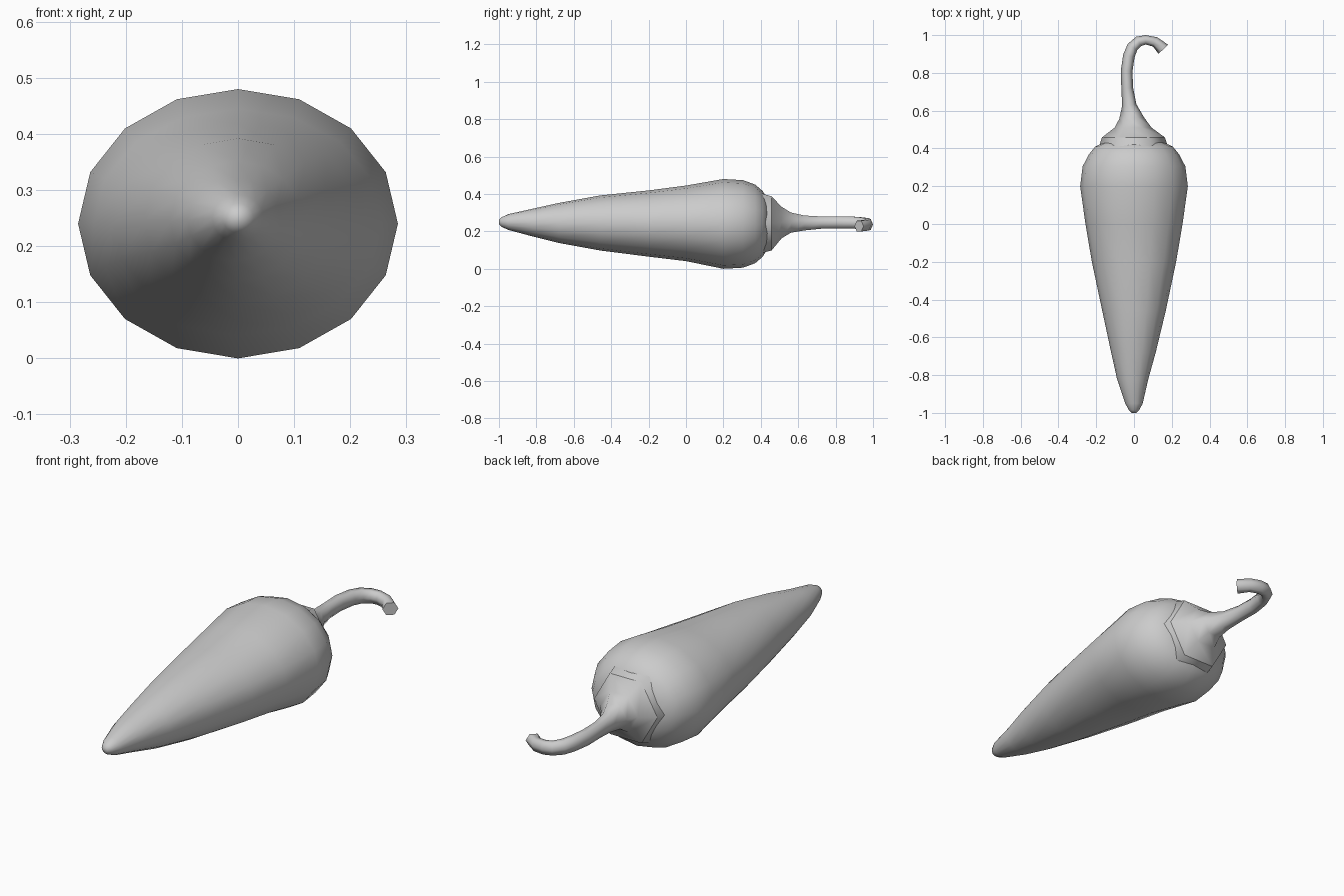
import bpy, bmesh, math
from mathutils import Vector

if "Cube" in bpy.data.objects:
    bpy.data.objects.remove(bpy.data.objects["Cube"])


def loft(name, rings, sides, sharp_rings=()):
    """Skin elliptical rings (x, y, z, heading in degrees, width radius, height radius)."""
    bm = bmesh.new()
    loops = []
    for x, y, z, heading, rw, rh in rings:
        a = math.radians(heading)
        side = Vector((math.sin(a), -math.cos(a), 0))
        c = Vector((x, y, z))
        loops.append([bm.verts.new(c + side * rw * math.cos(t) + Vector((0, 0, rh * math.sin(t))))
                      for t in (2 * math.pi * i / sides for i in range(sides))])
    for lo, hi in zip(loops, loops[1:]):
        for i in range(sides):
            j = (i + 1) % sides
            bm.faces.new((lo[i], lo[j], hi[j], hi[i]))
    bm.faces.new(loops[0])
    bm.faces.new(loops[-1])
    bmesh.ops.recalc_face_normals(bm, faces=bm.faces)
    for f in bm.faces:
        f.smooth = True
    for k in sharp_rings:
        for i in range(sides):
            bm.edges.get((loops[k][i], loops[k][(i + 1) % sides])).smooth = False
    mesh = bpy.data.meshes.new(name)
    bm.to_mesh(mesh)
    bm.free()
    obj = bpy.data.objects.new(name, mesh)
    bpy.context.collection.objects.link(obj)
    return obj


# Tapered pepper body: y, centre x, centre z, half width, half height
profile = [
    (-1.0, 0, .25, .012, .012), (-.985, 0, .25, .028, .026),
    (-.95, 0, .25, .046, .042), (-.82, -.007, .247, .083, .074),
    (-.68, -.003, .245, .118, .107), (-.46, 0, .245, .168, .147),
    (-.2, 0, .242, .223, .177), (0, 0, .243, .257, .202),
    (.2, 0, .24, .285, .24), (.305, 0, .24, .272, .234),
    (.37, 0, .24, .238, .21), (.41, 0, .24, .205, .176),
    (.44, 0, .24, .14, .125), (.45, 0, .24, .05, .05),
]
loft("pepper_body", [(x, y, z, 90, w, h) for y, x, z, w, h in profile], 16)

# Six-sided cap flowing into the curled stem
stem = [
    (-.003, .41, .243, 90, .182, .182), (-.003, .458, .243, 90, .167, .167),
    (-.005, .51, .247, 90, .098, .098), (-.012, .56, .247, 93, .066, .062),
    (-.025, .63, .245, 96, .038, .046), (-.036, .72, .247, 94, .031, .038),
    (-.039, .81, .248, 88, .031, .038), (-.027, .89, .247, 74, .031, .037),
    (-.008, .937, .244, 58, .03, .036), (.025, .967, .24, 28, .028, .034),
    (.062, .975, .237, 2, .025, .034), (.112, .964, .233, -26, .027, .033),
    (.155, .925, .228, -46, .035, .033),
]
loft("cap_and_stem", stem, 6, sharp_rings=(0, 1, len(stem) - 1))
